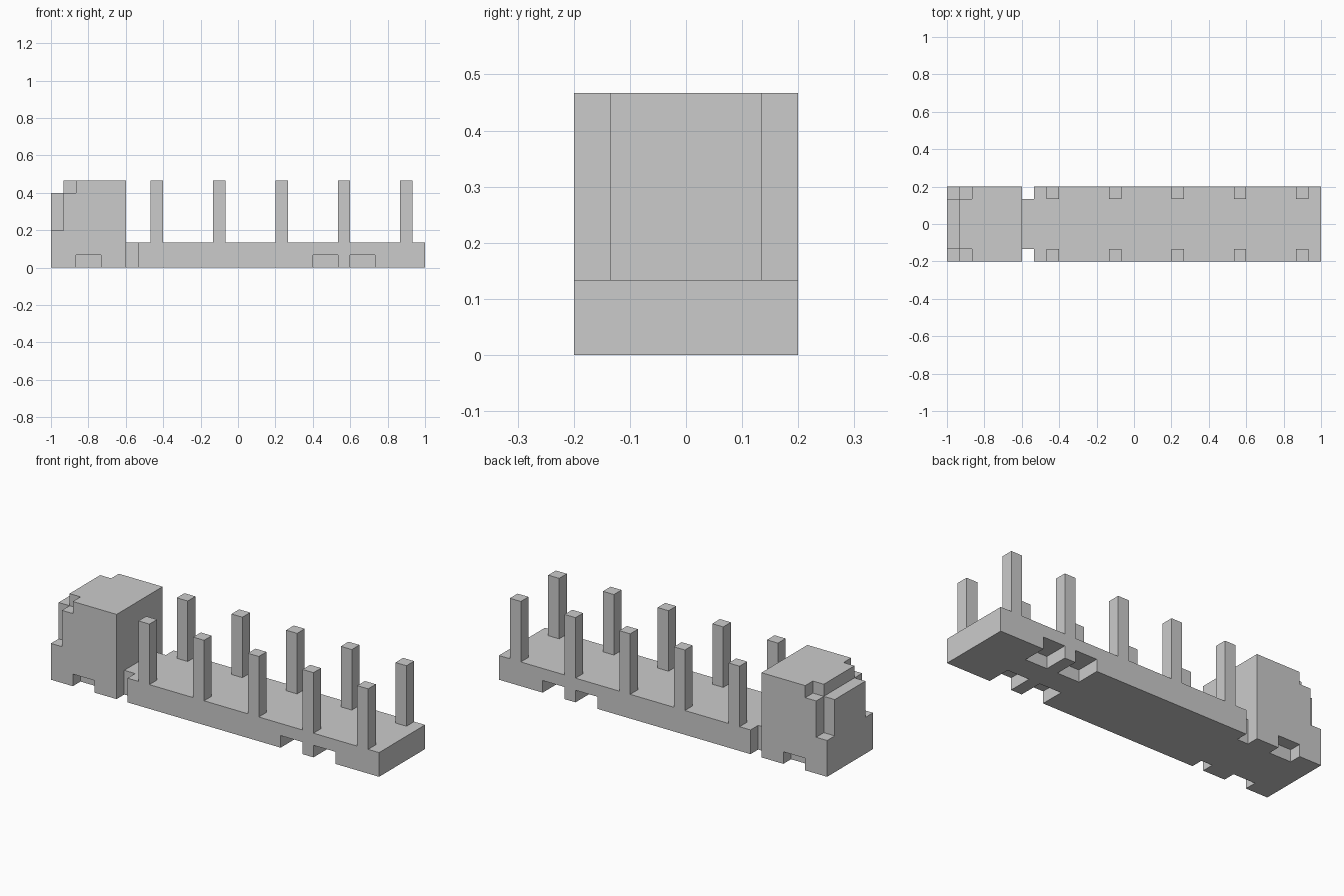
import bpy
import bmesh

if "Cube" in bpy.data.objects:
    bpy.data.objects.remove(bpy.data.objects["Cube"])

U = 1 / 15  # modelling grid: the truck is 30 x 6 x 7 units


def add_box(bm, x0, x1, y0, y1, z0, z1):
    verts = bmesh.ops.create_cube(bm, size=1)["verts"]
    for v in verts:
        v.co.x = (x0 if v.co.x < 0 else x1) * U
        v.co.y = (y0 if v.co.y < 0 else y1) * U
        v.co.z = (z0 if v.co.z < 0 else z1) * U


def make(name, boxes):
    bm = bmesh.new()
    for b in boxes:
        add_box(bm, *b)
    mesh = bpy.data.meshes.new(name)
    bm.to_mesh(mesh)
    bm.free()
    obj = bpy.data.objects.new(name, mesh)
    bpy.context.collection.objects.link(obj)
    return obj


def cut(obj, name, boxes):
    """Subtract separate boxes from obj, leaving a hidden cutter."""
    cutter = make(name, boxes)
    cutter.hide_render = True
    cutter.hide_viewport = True
    cutter.display_type = 'WIRE'
    mod = obj.modifiers.new(name, 'BOOLEAN')
    mod.operation = 'DIFFERENCE'
    mod.solver = 'EXACT'
    mod.object = cutter


def both_sides(x0, x1, depth, z0, z1):
    """Matching side notches reaching in from y = -3 and y = +3."""
    return [(x0, x1, -4, depth - 3, z0, z1), (x0, x1, 3 - depth, 4, z0, z1)]


# Cab with stepped roof, corner window recesses and shallow wheel wells
cab = make("cab", [(-15, -9, -3, 3, 0, 7)])
cut(cab, "windscreen_step_cutter", [(-16, -14, -4, 4, 6, 8)])
cut(cab, "corner_window_cutter", both_sides(-16, -14, 1, 3, 6))
cut(cab, "roof_corner_cutter", both_sides(-14.5, -13, 1, 6, 8))
cut(cab, "front_wheel_well_cutter", both_sides(-13, -11, 1, -1, 1))

# Narrow coupling between cab and bed
make("coupling", [(-9, -8, -2, 2, 0, 2)])

# Flat bed with deep wheel wells for two rear axles
bed = make("bed", [(-8, 15, -3, 3, 0, 2)])
cut(bed, "rear_wheel_well_cutter",
    both_sides(6, 8, 2, -1, 1) + both_sides(9, 11, 2, -1, 1))

# Five pairs of upright stakes, mirrored across the bed
stakes = make("side_stakes", [(x, x + 1, -3, -2, 2, 7) for x in (-7, -2, 3, 8, 13)])
mirror = stakes.modifiers.new("mirror", 'MIRROR')
mirror.use_axis = (False, True, False)
